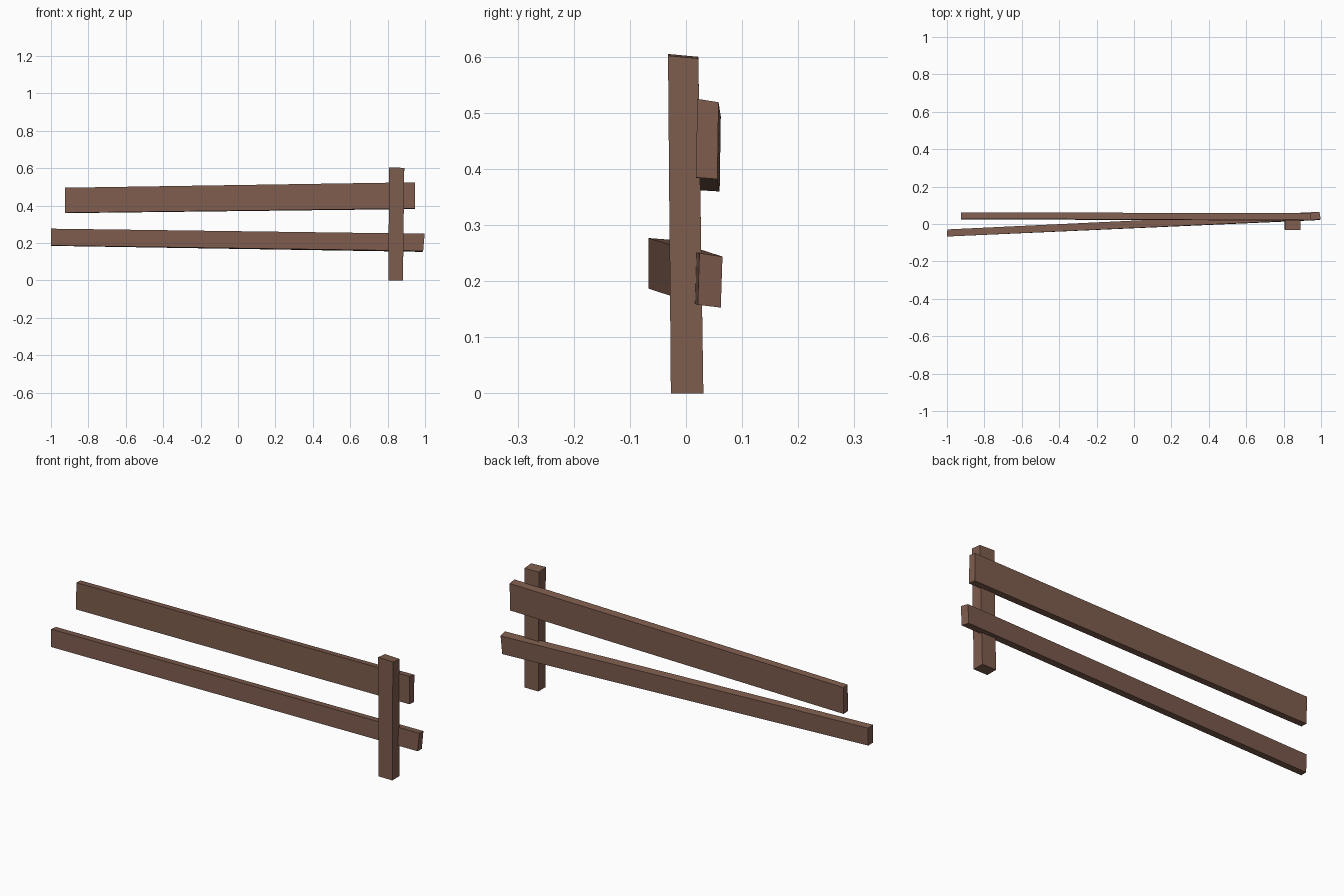
import bpy, bmesh

if "Cube" in bpy.data.objects:
    bpy.data.objects.remove(bpy.data.objects["Cube"])

wood = bpy.data.materials.new("brown_wood")
wood.diffuse_color = (0.21, 0.108, 0.076, 1)
wood.use_nodes = True
wood.node_tree.nodes["Principled BSDF"].inputs["Base Color"].default_value = wood.diffuse_color


def beam(name, start, end):
    """Slightly warped timber lofted between two four-cornered ends."""
    bm = bmesh.new()
    a = [bm.verts.new(p) for p in start]
    b = [bm.verts.new(p) for p in end]
    bm.faces.new(a)
    bm.faces.new(b[::-1])
    for i in range(4):
        j = (i + 1) % 4
        bm.faces.new((a[j], a[i], b[i], b[j]))
    bmesh.ops.recalc_face_normals(bm, faces=bm.faces)
    me = bpy.data.meshes.new(name)
    bm.to_mesh(me)
    bm.free()
    me.materials.append(wood)
    ob = bpy.data.objects.new(name, me)
    bpy.context.collection.objects.link(ob)


# Upright post, leaning a little
beam("post",
     [(.805, -.027, 0), (.882, -.027, 0), (.882, .031, 0), (.805, .031, 0)],
     [(.807, -.032, .605), (.889, -.032, .602), (.889, .022, .597), (.807, .022, .6)])

# Wide upper rail
beam("upper_rail",
     [(-.924, .025, .362), (-.924, .060, .360), (-.924, .062, .494), (-.924, .028, .496)],
     [(.946, .018, .385), (.946, .056, .382), (.946, .058, .519), (.946, .020, .525)])

# Narrow lower rail, skewed in plan
beam("lower_rail",
     [(-1, -.067, .187), (-.998, -.031, .185), (-.998, -.029, .274), (-1, -.067, .277)],
     [(.99, .021, .158), (.985, .062, .153), (.992, .065, .244), (.998, .024, .250)])
